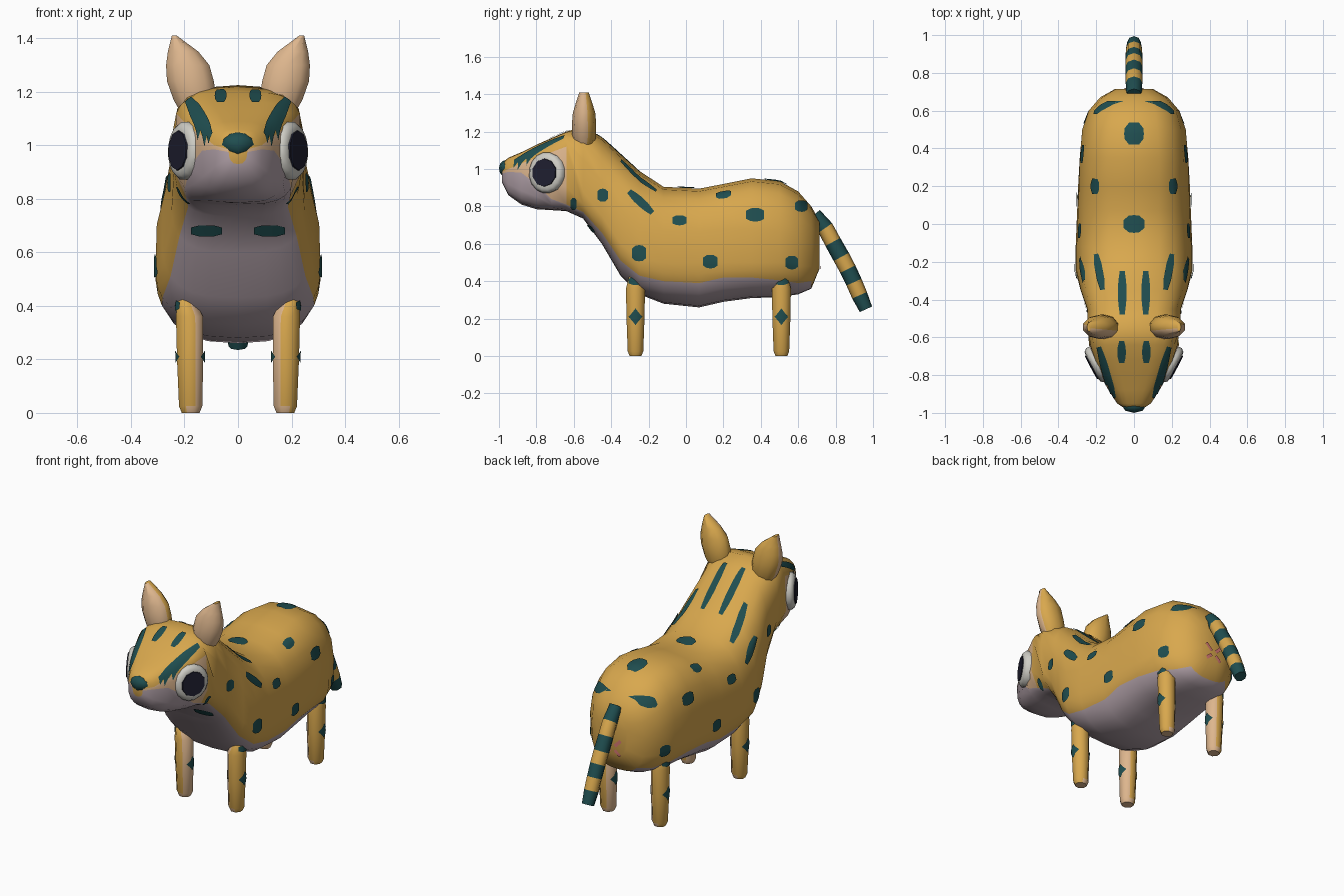
import bpy, bmesh, math
from mathutils import Vector
from mathutils.bvhtree import BVHTree

if "Cube" in bpy.data.objects:
    bpy.data.objects.remove(bpy.data.objects["Cube"])

COLOURS = {
    "golden_fur": (0.69, 0.39, 0.075), "peach_fur": (0.73, 0.47, 0.27),
    "mauve_belly": (0.46, 0.37, 0.41), "dark_teal": (0.014, 0.076, 0.08),
    "eye_white": (0.62, 0.61, 0.56), "pupil_navy": (0.014, 0.014, 0.03),
    "pink": (0.68, 0.19, 0.17)}
MATS = {}
for key, c in COLOURS.items():
    MATS[key] = bpy.data.materials.new(key)
    MATS[key].diffuse_color = (*c, 1)


def finish(name, bm, mats, rule=None, angle=50, recalc=True):
    """Turn a bmesh into a shaded object; rule(face) gives the material slot."""
    if recalc:
        bmesh.ops.recalc_face_normals(bm, faces=bm.faces)
    bm.normal_update()
    if rule:
        for f in bm.faces:
            f.material_index = rule(f)
    me = bpy.data.meshes.new(name)
    tree = BVHTree.FromBMesh(bm)
    bm.to_mesh(me)
    bm.free()
    for m in mats:
        me.materials.append(MATS[m])
    ob = bpy.data.objects.new(name, me)
    bpy.context.collection.objects.link(ob)
    bpy.ops.object.select_all(action='DESELECT')
    ob.select_set(True)
    bpy.context.view_layer.objects.active = ob
    bpy.ops.object.shade_smooth_by_angle(angle=math.radians(angle))
    return tree


def loft(rings, slot=lambda i, j: 0):
    """Skin closed rings; slot(ring, side) gives the material slot."""
    bm = bmesh.new()
    vs = [[bm.verts.new(p) for p in r] for r in rings]
    n = len(rings[0])
    for i in range(len(vs) - 1):
        for j in range(n):
            k = (j + 1) % n
            f = bm.faces.new((vs[i][j], vs[i][k], vs[i + 1][k], vs[i + 1][j]))
            f.material_index = slot(i, j)
    bm.faces.new(vs[0]).material_index = slot(0, 0)
    bm.faces.new(vs[-1]).material_index = slot(len(vs) - 2, 0)
    return bm


# Body and head: y, top, middle, bottom, half width, cheek line, belly line, roundness
SECTIONS = [
    (-0.985, 1.03, .98, .93, .035, .985, .975, .8),
    (-0.95, 1.06, .97, .86, .09, 1.00, .985, .7),
    (-0.88, 1.09, .95, .81, .135, 1.03, .98, .65),
    (-0.80, 1.13, .96, .785, .18, 1.06, .92, .6),
    (-0.72, 1.165, .97, .78, .215, 1.09, .84, .55),
    (-0.64, 1.20, 1.0, .775, .242, 1.12, .81, .55),
    (-0.55, 1.225, .98, .735, .245, .88, .77, .6),
    (-0.45, 1.17, .80, .60, .25, .75, .66, .65),
    (-0.35, 1.08, .66, .43, .285, .60, .51, .7),
    (-0.25, .99, .56, .33, .31, .52, .43, .75),
    (-0.12, .905, .55, .28, .31, .50, .40, .75),
    (0.07, .895, .55, .26, .302, .50, .39, .75),
    (0.20, .92, .55, .29, .297, .50, .42, .72),
    (0.35, .95, .57, .31, .29, .50, .42, .72),
    (0.50, .935, .57, .315, .277, .50, .405, .75),
    (0.60, .88, .58, .33, .24, .48, .39, .75),
    (0.67, .80, .58, .36, .18, .48, .40, .75),
    (0.715, .72, .58, .47, .10, .52, .49, .8)]


def section(y, zt, zm, zb, w, zp, zc, e):
    def angle(z):
        h = (z - zm) / ((zt if z > zm else zm * 2 - zb) - zm + 1e-9) if z > zm else (z - zm) / (zm - zb)
        return math.acos(math.copysign(min(1, abs(h)) ** (1 / e), h))
    stops = [0, angle(zp), angle(zc), math.pi]
    th = []
    for a, b, n in zip(stops, stops[1:], (5, 2, 4)):
        th += [a + (b - a) * k / n for k in range(n)]
    th.append(math.pi)
    half = []
    for t in th:
        c = math.cos(t)
        z = zm + (zt - zm if c > 0 else zm - zb) * math.copysign(abs(c) ** e, c)
        half.append((w * max(0, math.sin(t)) ** e, z))
    return [(x, y, z) for x, z in half] + [(-x, y, z) for x, z in half[-2:0:-1]]


def fur(i, j):
    j = min(j, 21 - j)
    if j >= 7:
        return 1 if i < 16 else 0
    return 2 if j >= 5 and i < 5 else 0


body = finish("body", loft([section(*s) for s in SECTIONS], fur),
              ["golden_fur", "mauve_belly", "peach_fur"], angle=60)


# Legs, peach on the inner side
def octagon(cx, cy, z, rx, ry, n=8):
    return [(cx + rx * math.cos(math.tau * (k + .5) / n),
             cy + ry * math.sin(math.tau * (k + .5) / n), z) for k in range(n)]


leg_trees = {}
for s in (-1, 1):
    for part, y in (("front_leg", -.27), ("back_leg", .51)):
        rings = [octagon(s * cx, y, z, rx, ry) for cx, z, rx, ry in (
            (.177, 0, .036, .034), (.177, .025, .047, .045), (.179, .2, .053, .052),
            (.181, .36, .055, .055), (.195, .42, .035, .04), (.20, .44, .02, .025))]
        leg_trees[s, y] = finish(
            part + ("_right" if s > 0 else "_left"), loft(rings), ["golden_fur", "peach_fur"],
            lambda f: int(f.calc_center_median().x * s < .178))

# Ears, peach inside
for s in (-1, 1):
    rings = [octagon(s * cx, y, z, rx, ry, 10) for cx, y, z, rx, ry in (
        (.155, -.545, 1.12, .06, .045), (.16, -.545, 1.17, .085, .065),
        (.178, -.545, 1.24, .092, .065), (.188, -.545, 1.30, .085, .06),
        (.205, -.545, 1.35, .06, .045), (.238, -.545, 1.41, .01, .025))]
    finish("ear_right" if s > 0 else "ear_left", loft(rings), ["golden_fur", "peach_fur"],
           lambda f: int(f.normal.y - .25 * s * f.normal.x < -.1))

# Tail with bands
PATH = [Vector((0, y, z)) for y, z in (
    (.685, .755), (.745, .685), (.785, .61), (.83, .53), (.865, .465),
    (.898, .395), (.928, .325), (.962, .25))]
RADII = (.04, .044, .045, .046, .045, .044, .043, .036)
rings = []
for i, p in enumerate(PATH):
    d = (PATH[min(i + 1, 7)] - PATH[max(i - 1, 0)]).normalized()
    side, up = Vector((1, 0, 0)), d.cross(Vector((1, 0, 0)))
    rings.append([p + RADII[i] * (side * math.cos(a) + up * math.sin(a))
                  for a in (math.tau * k / 8 for k in range(8))])
finish("tail", loft(rings, lambda i, j: i % 2), ["dark_teal", "golden_fur"])

# Eyes: rounded white disc with a dark pupil plate
for s in (-1, 1):
    nrm = Vector((s * .88, -.47, .03)).normalized()
    u = Vector((0, 0, 1)).cross(nrm).normalized()
    v = nrm.cross(u)
    centre = Vector((s * .2, -.745, .98))

    def disc(d, ru, rv, n):
        return [centre + nrm * d + u * ru * math.cos(a) + v * rv * math.sin(a)
                for a in (math.tau * (k + .5) / n for k in range(n))]
    tag = "_right" if s > 0 else "_left"
    finish("eye" + tag, loft([disc(-.04, .1, .105, 16), disc(.005, .105, .11, 16),
                              disc(.022, .09, .095, 16), disc(.026, .07, .075, 16)]), ["eye_white"])
    finish("pupil" + tag, loft([disc(.024, .074, .076, 10), disc(.031, .072, .074, 10)]), ["pupil_navy"])

# Nose
bm = bmesh.new()
bmesh.ops.create_uvsphere(bm, u_segments=8, v_segments=6, radius=1)
for p in bm.verts:
    taper = 1 if p.co.z > 0 else 1 + .35 * p.co.z
    p.co = Vector((p.co.x * .064 * taper, -.962 + p.co.y * .038, 1.003 + p.co.z * .046))
finish("nose", bm, ["dark_teal"])

# Markings: thin patches laid onto the surface along a direction
AXES = {"right": (-1, 0, 0), "left": (1, 0, 0), "top": (0, 0, -1),
        "front": (0, 1, 0), "back": (0, -1, 0)}


def patch(bm, tree, view, a, b, half, tip=.6, start=3):
    """Strip from a to b in view coordinates, narrowed at both ends."""
    a, b = Vector(a), Vector(b)
    d = (b - a).normalized()
    across = Vector((-d.y, d.x)) * half
    ray = Vector(AXES[view])
    steps = max(4, int((b - a).length / .025))
    grid = []
    for i in range(steps + 1):
        t = i / steps
        w = tip + (1 - tip) * min(1, (.5 - abs(t - .5)) * (3.5 if tip else 2))
        row = []
        for k in (-1, -.5, 0, .5, 1):
            q = a.lerp(b, t) + across * w * k
            o = (Vector((0, q.x, q.y)) if view in ("left", "right") else
                 Vector((q.x, q.y, 0)) if view == "top" else Vector((q.x, 0, q.y)))
            hit, n, _, _ = tree.ray_cast(o - ray * start, ray)
            row.append(bm.verts.new(hit + (n - ray).normalized() * .006) if hit else None)
        grid.append(row)
    for r0, r1 in zip(grid, grid[1:]):
        for k in range(4):
            quad = (r0[k], r0[k + 1], r1[k + 1], r1[k])
            if None not in quad:
                f = bm.faces.new(quad)
                f.normal_update()
                if f.normal.dot(ray) > 0:
                    f.normal_flip()


# Flank spots: y, z, half length, half height
FLANK = [(-.445, .86, .028, .035), (-.25, .55, .037, .043), (-.035, .725, .038, .027),
         (.13, .505, .038, .036), (.37, .755, .048, .036), (.615, .80, .033, .03),
         (.565, .50, .033, .036), (-.60, .815, .016, .032)]
# Top stripes: start, end, half width
BACK = [((.062, -.25), (.062, -.48), .022), ((.2, -.16), (.165, -.35), .02),
        ((.205, .24), (.205, .16), .022), ((.065, -.62), (.065, -.735), .022),
        ((.185, -.65), (.10, -.945), .02)]
bm = bmesh.new()
for s, view in ((1, "right"), (-1, "left")):
    for y, z, hy, hz in FLANK:
        patch(bm, body, view, (y - hy, z), (y + hy, z), hz)
    patch(bm, body, view, (-.305, .88), (-.18, .765), .022)
    for (x0, y0), (x1, y1), w in BACK:
        patch(bm, body, "top", (s * x0, y0), (s * x1, y1), w)
    patch(bm, body, "front", (s * .06, .682), (s * .175, .682), .021)
patch(bm, body, "top", (-.055, 0), (.055, 0), .047, .45)
patch(bm, body, "top", (0, .42), (0, .535), .052, .5)
finish("body_markings", bm, ["dark_teal"], recalc=False)

# Leg diamonds, outside and inside, and a spot at the top of each leg
bm = bmesh.new()
for (s, y), tree in leg_trees.items():
    outer, inner = ("right", "left") if s > 0 else ("left", "right")
    for view, start in ((outer, 3), (inner, 0)):
        patch(bm, tree, view, (y, .165), (y, .255), .034, 0, start)
    patch(bm, tree, outer, (y - .035, .4), (y + .035, .4), .02)
finish("leg_markings", bm, ["dark_teal"], recalc=False)

# Small pink cross on the rump
bm = bmesh.new()
for s in (-1, 1):
    patch(bm, body, "back", (s * .015, .525), (s * .055, .565), .01, 1)
    patch(bm, body, "back", (s * .015, .50), (s * .05, .47), .01, 1)
finish("rump_mark", bm, ["pink"], recalc=False)

for m in bpy.data.materials:
    if m.users and not m.is_grease_pencil:
        m.use_nodes = True
        m.node_tree.nodes["Principled BSDF"].inputs["Base Color"].default_value = m.diffuse_color
